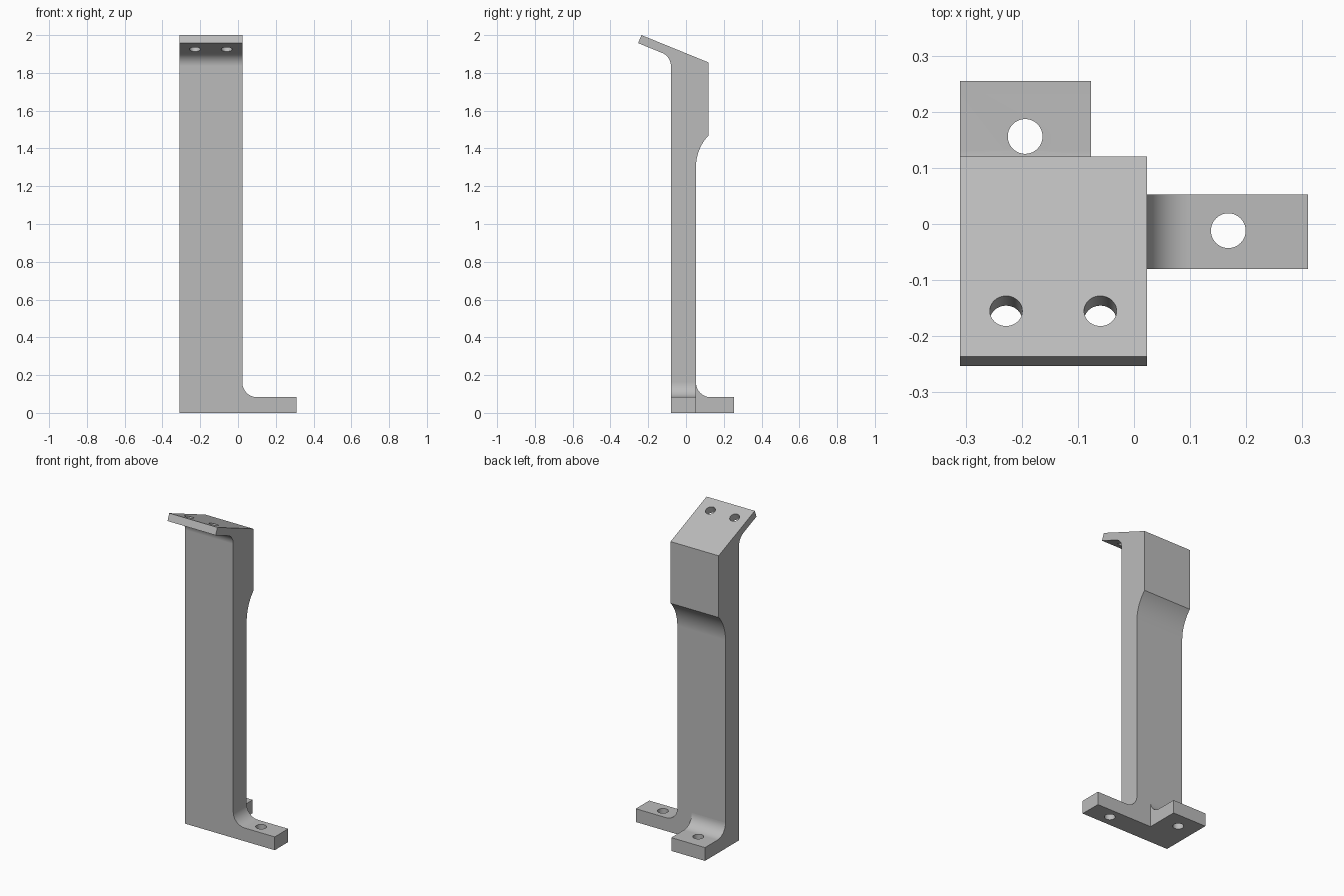
import bpy
import bmesh
from math import sin, cos, tan, atan2, pi, radians
from mathutils import Vector, Matrix

cube = bpy.data.objects.get("Cube")
if cube:
    bpy.data.objects.remove(cube, do_unlink=True)

grey = bpy.data.materials.new("plain grey")
grey.use_nodes = True
grey.diffuse_color = (0.5, 0.5, 0.5, 1)
grey.node_tree.nodes["Principled BSDF"].inputs["Base Color"].default_value = (0.5, 0.5, 0.5, 1)


def arc(cx, cy, r, start, end, n=14):
    """Points along a circular arc, angles in radians."""
    angles = [start + (end - start) * i / n for i in range(n + 1)]
    return [(cx + r * cos(a), cy + r * sin(a)) for a in angles]


def extrude(name, profile, place, low, high):
    """Solid from a 2D profile; place(u, v, w) maps it into the model."""
    bm = bmesh.new()
    face = bm.faces.new([bm.verts.new(place(u, v, low)) for u, v in profile])
    side = bmesh.ops.extrude_face_region(bm, geom=[face])
    moved = [g for g in side["geom"] if isinstance(g, bmesh.types.BMVert)]
    shift = Vector(place(0, 0, high)) - Vector(place(0, 0, low))
    bmesh.ops.translate(bm, verts=moved, vec=shift)
    bmesh.ops.recalc_face_normals(bm, faces=bm.faces)
    mesh = bpy.data.meshes.new(name)
    bm.to_mesh(mesh)
    bm.free()
    mesh.materials.append(grey)
    obj = bpy.data.objects.new(name, mesh)
    bpy.context.collection.objects.link(obj)
    return obj


def drill(obj, centre, radius, tilt=0.0):
    """Cut a round bolt hole, tilted about x."""
    bm = bmesh.new()
    bmesh.ops.create_cone(bm, cap_ends=True, segments=40, radius1=radius, radius2=radius,
                          depth=0.24, matrix=Matrix.Translation(centre) @ Matrix.Rotation(tilt, 4, "X"))
    mesh = bpy.data.meshes.new("hole_cutter")
    bm.to_mesh(mesh)
    bm.free()
    mesh.materials.append(grey)
    cutter = bpy.data.objects.new("hole_cutter", mesh)
    cutter.hide_render = True
    bpy.context.collection.objects.link(cutter)
    mod = obj.modifiers.new("hole", "BOOLEAN")
    mod.operation = "DIFFERENCE"
    mod.solver = "EXACT"
    mod.object = cutter
    bpy.context.view_layer.objects.active = obj
    bpy.ops.object.modifier_apply(modifier=mod.name)
    bpy.data.objects.remove(cutter, do_unlink=True)


def finish(obj):
    """Smooth the fillets and keep the flat faces flat."""
    bpy.ops.object.select_all(action="DESELECT")
    obj.select_set(True)
    bpy.context.view_layer.objects.active = obj
    bpy.ops.object.shade_smooth_by_angle(angle=radians(25))
    mod = obj.modifiers.new("flat faces", "WEIGHTED_NORMAL")
    mod.keep_sharp = True


left, right, front, back = -0.31, 0.023, -0.08, 0.053
head_back, head_top = 0.12, 1.855
tip_y, tip_z = -0.236, 2.0
slope = atan2(tip_z - head_top, head_back - tip_y)
thick = 0.046

# Upright: side profile with thickened head, sloped flange and fillets
under_y, under_z = tip_y - thick * sin(slope), tip_z - thick * cos(slope)
corner_z = under_z - (front - under_y) * tan(slope)
fillet = 0.075
setback = fillet * tan((pi / 2 - slope) / 2)
swell = 0.24
swell_end = pi - radians(43.9)
profile = [(front, 0), (back, 0)]
profile += arc(back + swell, 1.303, swell, pi, swell_end)
profile += [(head_back, head_top), (tip_y, tip_z), (under_y, under_z)]
profile += arc(front - fillet, corner_z - setback, fillet, pi / 2 - slope, 0)
upright = extrude("upright", profile, lambda u, v, w: (w, u, v), left, right)

# Pair of bolt holes square to the flange
hole_y = -0.155
hole_z = tip_z - (hole_y - tip_y) * tan(slope)
for x in (-0.228, -0.06):
    drill(upright, (x, hole_y, hole_z), 0.029, -slope)


# Feet: flat tabs with a fillet rising into the upright
def foot_profile(length, height=0.083, r=0.078):
    return [(0, 0), (length, 0), (length, height)] + arc(r, height + r, r, -pi / 2, -pi)


side_foot = extrude("side_foot", foot_profile(0.31 - right),
                    lambda u, v, w: (right + u, w, v), front, back)
drill(side_foot, (0.168, -0.012, 0.05), 0.031)

back_foot = extrude("back_foot", foot_profile(0.255 - back),
                    lambda u, v, w: (w, back + u, v), left, -0.077)
drill(back_foot, (-0.194, 0.156, 0.05), 0.031)

for part in (upright, side_foot, back_foot):
    finish(part)
